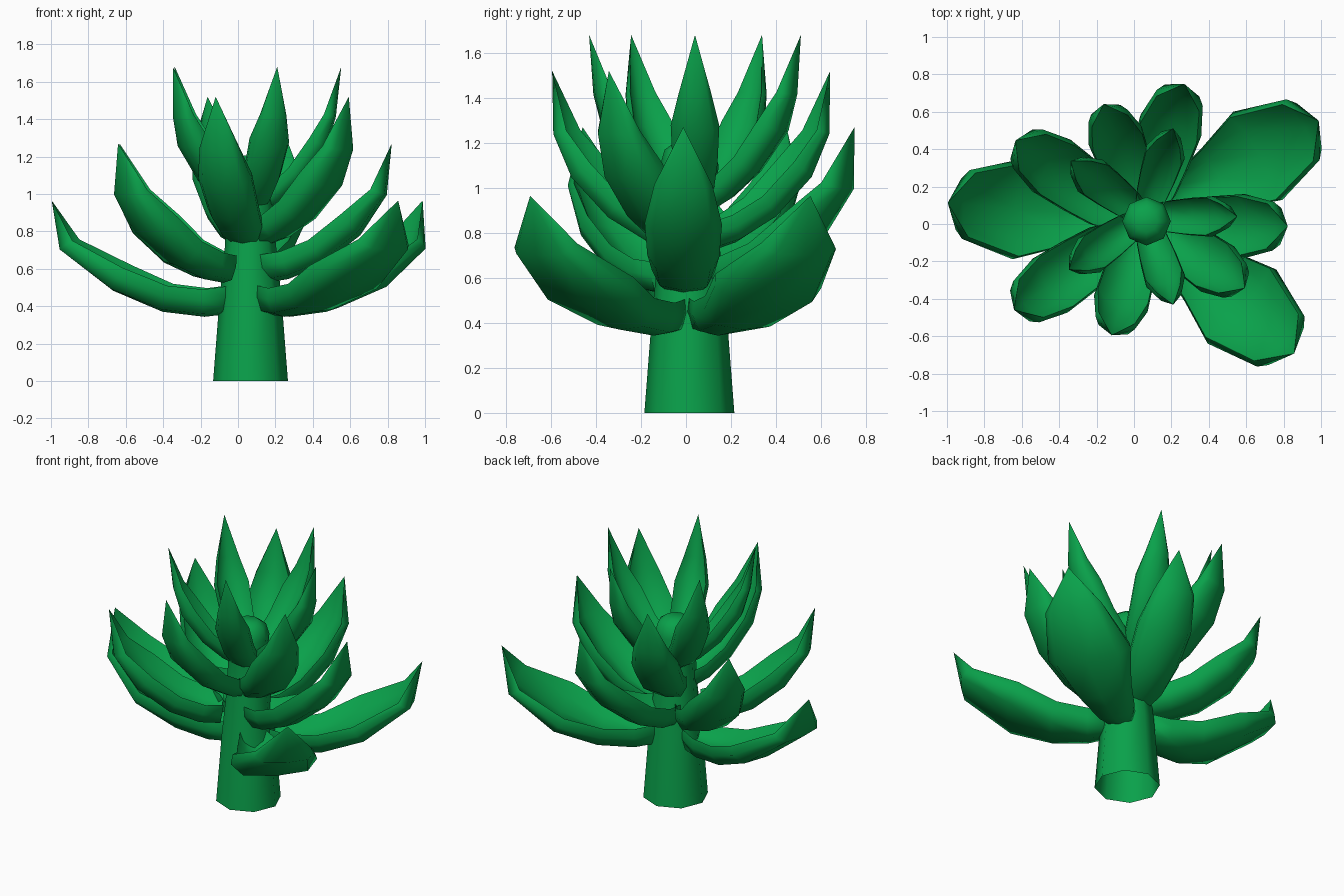
import bpy, bmesh, math
from mathutils import Vector

if "Cube" in bpy.data.objects:
    bpy.data.objects.remove(bpy.data.objects["Cube"])

green = bpy.data.materials.new("leaf green")
green.diffuse_color = (0.003, 0.36, 0.07, 1)
green.use_nodes = True
green.node_tree.nodes["Principled BSDF"].inputs["Base Color"].default_value = green.diffuse_color


def finish(bm, name, angle):
    bmesh.ops.recalc_face_normals(bm, faces=bm.faces)
    me = bpy.data.meshes.new(name)
    bm.to_mesh(me)
    bm.free()
    me.materials.append(green)
    ob = bpy.data.objects.new(name, me)
    bpy.context.collection.objects.link(ob)
    bpy.ops.object.select_all(action='DESELECT')
    ob.select_set(True)
    bpy.context.view_layer.objects.active = ob
    bpy.ops.object.shade_smooth_by_angle(angle=math.radians(angle))
    return ob


def bridge(bm, a, b):
    n = len(a)
    for i in range(n):
        bm.faces.new((a[i], a[(i + 1) % n], b[(i + 1) % n], b[i]))


# stem: tapered, open at the bottom, blunt bud on top
bm = bmesh.new()
prev = None
for r, z in [(0.2, 0), (0.165, 0.45), (0.137, 0.72), (0.122, 1.0), (0.13, 1.1), (0.11, 1.17), (0.06, 1.205)]:
    ring = [bm.verts.new((0.067 + r * math.cos(math.tau * i / 8),
                          0.015 + r * math.sin(math.tau * i / 8), z)) for i in range(8)]
    if prev:
        bridge(bm, prev, ring)
    prev = ring
bm.faces.new(prev)
finish(bm, "stem", 60)

# leaf rows: distance along chord, sag below chord, relative depth
ROWS = [(0.0, 0.0, 1.0), (0.1, -0.08, 1.0), (0.28, -0.165, 1.0), (0.53, -0.205, 1.0)]
# leaf cross-section: flat fleshy underside, rolled margins, hollow upper side
SECTION = [(-0.93, 1), (-1, 0.6), (-0.75, 0.12), (0, 0), (0.75, 0.12), (1, 0.6), (0.93, 1),
           (0.6, 0.6), (0, 0.42), (-0.6, 0.6)]


def leaf(name, centre, az, base, tip, widths, sag, depth, last):
    a = math.radians(az)
    out = Vector((math.cos(a), math.sin(a), 0))
    side = Vector((-math.sin(a), math.cos(a), 0))
    up = Vector((0, 0, 1))
    axis = Vector((centre[0], centre[1], 0))
    root = axis + out * base[0] + up * base[1]
    end = axis + out * tip[0] + up * tip[1]
    chord = end - root
    length = chord.length
    along = chord.normalized()
    perp = along.cross(side)
    if perp.z < 0:
        perp = -perp
    rows = ROWS + [last]
    spine = [root + along * length * t + perp * length * s * sag for t, s, h in rows] + [end]
    bm = bmesh.new()
    prev = None
    for i, ((t, s, h), w) in enumerate(zip(rows, widths)):
        tangent = (spine[i + 1] - spine[max(i - 1, 0)]).normalized()
        normal = tangent.cross(side)
        if normal.dot(perp) < 0:
            normal = -normal
        # slight roll, anticlockwise side lower
        ring = [bm.verts.new(spine[i] + side * (u * w)
                             + normal * (v * h * depth - 0.03 * u * w))
                for u, v in SECTION]
        if prev:
            bridge(bm, prev, ring)
        else:
            bm.faces.new(ring)
        prev = ring
    point = bm.verts.new(end)
    for i in range(len(prev)):
        bm.faces.new((prev[i], prev[(i + 1) % len(prev)], point))
    finish(bm, name, 75)


# four whorls of leaves, the lower ones with some leaves missing
WHORLS = [
    ("lowest_leaf", (0.065, 0.02), (175, 30, 318), (0.10, 0.36), (1.065, 0.965),
     (0.085, 0.13, 0.185, 0.27, 0.185), 1.0, 0.15, (0.84, -0.175, 0.65)),
    ("low_leaf", (0.022, -0.012), (0, 72, 145, 214), (0.12, 0.525), (0.80, 1.27),
     (0.10, 0.14, 0.16, 0.172, 0.13), 1.0, 0.15, (0.78, -0.165, 0.6)),
    ("upper_leaf", (0.06, 0.03), (110, 254, 325), (0.09, 0.72), (0.65, 1.52),
     (0.09, 0.12, 0.14, 0.15, 0.11), 0.92, 0.13, (0.75, -0.16, 0.6)),
    ("top_leaf", (0.057, 0.04), (0, 72, 143, 215, 288), (0.08, 0.90), (0.495, 1.68),
     (0.065, 0.085, 0.1, 0.108, 0.072), 0.75, 0.105, (0.72, -0.15, 0.6)),
]
for name, centre, angles, base, tip, widths, sag, depth, last in WHORLS:
    for k, az in enumerate(angles):
        leaf(f"{name}_{k + 1}", centre, az, base, tip, widths, sag, depth, last)
